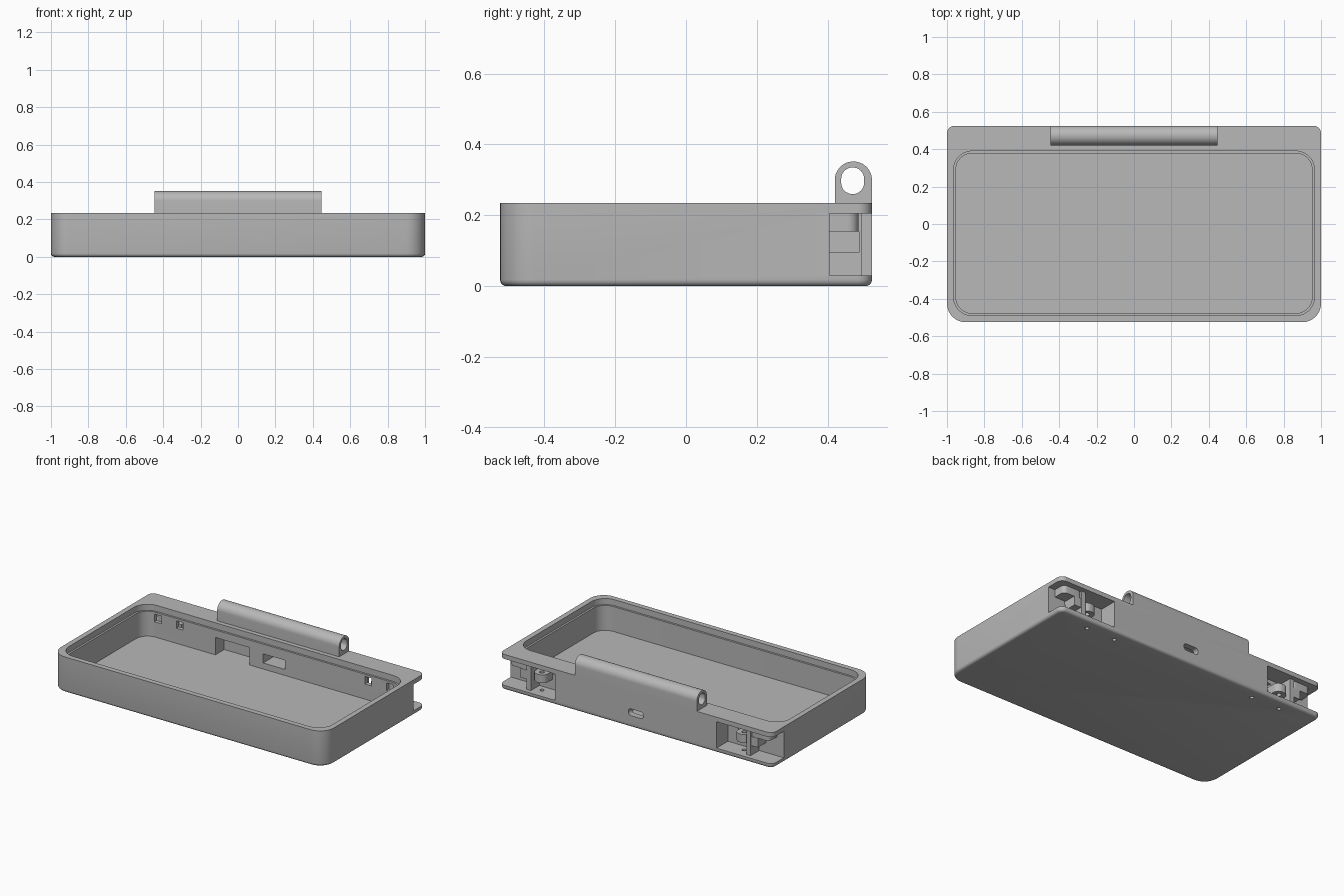
import bpy, bmesh, math

cube = bpy.data.objects.get("Cube")
if cube:
    bpy.data.objects.remove(cube, do_unlink=True)

grey = bpy.data.materials.new("plain_grey")
grey.use_nodes = True
COLOUR = (0.48, 0.48, 0.48, 1)
grey.diffuse_color = COLOUR
for node in grey.node_tree.nodes:
    if node.type == 'BSDF_PRINCIPLED':
        node.inputs["Base Color"].default_value = COLOUR


def rounded(u0, u1, v0, v1, r_low, r_high, n=8):
    """Rounded rectangle outline with separate low-v and high-v radii."""
    pts = []
    corners = ((u1, v1, r_high, -1, -1), (u0, v1, r_high, 1, -1),
               (u0, v0, r_low, 1, 1), (u1, v0, r_low, -1, 1))
    for q, (u, v, r, su, sv) in enumerate(corners):
        if r == 0:
            pts.append((u, v))
            continue
        for i in range(n + 1):
            a = math.pi / 2 * (q + i / n)
            pts.append((u + su * r + r * math.cos(a), v + sv * r + r * math.sin(a)))
    return pts


def prism(name, pts, lo, hi, axis='z', bottom_fillet=0):
    """Extrude an outline along an axis."""
    place = {'x': lambda u, v, w: (w, u, v),
             'y': lambda u, v, w: (u, w, v),
             'z': lambda u, v, w: (u, v, w)}[axis]
    bm = bmesh.new()
    loops = [[bm.verts.new(place(u, v, w)) for u, v in pts] for w in (lo, hi)]
    bm.faces.new(loops[0])
    bm.faces.new(loops[1])
    for i in range(len(pts)):
        j = (i + 1) % len(pts)
        bm.faces.new((loops[0][i], loops[0][j], loops[1][j], loops[1][i]))
    bmesh.ops.recalc_face_normals(bm, faces=bm.faces)
    if bottom_fillet:
        edges = [e for e in bm.edges if all(v.co.z < lo + 0.001 for v in e.verts)]
        bmesh.ops.bevel(bm, geom=edges, offset=bottom_fillet, segments=4,
                        profile=0.5, affect='EDGES')
    mesh = bpy.data.meshes.new(name)
    bm.to_mesh(mesh)
    bm.free()
    mesh.materials.append(grey)
    ob = bpy.data.objects.new(name, mesh)
    bpy.context.collection.objects.link(ob)
    return ob


def box(name, x0, x1, y0, y1, z0, z1):
    return prism(name, rounded(x0, x1, y0, y1, 0, 0), z0, z1)


def activate(ob):
    bpy.ops.object.select_all(action='DESELECT')
    ob.select_set(True)
    bpy.context.view_layer.objects.active = ob


def cut(target, cutter):
    cutter.hide_render = True
    activate(target)
    mod = target.modifiers.new("cut", 'BOOLEAN')
    mod.operation = 'DIFFERENCE'
    mod.solver = 'EXACT'
    mod.object = cutter
    bpy.ops.object.modifier_apply(modifier=mod.name)
    bpy.data.objects.remove(cutter, do_unlink=True)


def smooth(ob):
    activate(ob)
    bpy.ops.object.shade_smooth_by_angle(angle=math.radians(30))


def span(side, a, b):
    return sorted((side * a, side * b))


# Tray shell: outer body, main cavity and stepped lip
body = prism("tray_body", rounded(-1, 1, -0.525, 0.525, 0.1, 0.04), 0, 0.235,
             bottom_fillet=0.018)
cut(body, prism("cavity", rounded(-0.952, 0.952, -0.477, 0.377, 0.085, 0.085), 0.03, 0.4))
cut(body, prism("lip", rounded(-0.965, 0.965, -0.49, 0.39, 0.1, 0.1), 0.195, 0.4))

# Rear corner pockets, windows into the cavity and screw holes
for s in (-1, 1):
    cut(body, box("outer_pocket", *span(s, 0.82, 1.2), 0.405, 0.7, 0.03, 0.205))
    cut(body, box("inner_pocket", *span(s, 0.59, 0.79), 0.405, 0.7, 0.03, 0.205))
    cut(body, box("divider_recess", *span(s, 0.77, 0.84), 0.495, 0.7, 0.03, 0.205))
    for x in (0.69, 0.85):
        cut(body, box("window", *span(s, x - 0.025, x + 0.025), 0.3, 0.45, 0.13, 0.18))
    for x in (0.74, 0.53):
        cut(body, prism("screw_hole", rounded(s * x - 0.013, s * x + 0.013, 0.437, 0.463,
                                              0.013, 0.013, 4), -0.1, 0.08))

# Connector slot, its inner recess and the cable recess
cut(body, prism("connector_slot", rounded(-0.055, 0.055, 0.078, 0.122, 0.02, 0.02, 5),
                0.45, 0.7, 'y'))
cut(body, box("connector_recess", -0.08, 0.08, 0.3, 0.485, 0.07, 0.13))
cut(body, box("cable_recess", -0.43, -0.18, 0.3, 0.47, 0.03, 0.145))
smooth(body)

# Hinge barrel with a through bore
hinge = prism("hinge_barrel", rounded(0.42, 0.525, 0.225, 0.352, 0, 0.0524, 12),
              -0.447, 0.447, 'x')
cut(hinge, prism("hinge_bore", rounded(0.438, 0.503, 0.26, 0.335, 0.032, 0.032, 8),
                 -0.6, 0.6, 'x'))
smooth(hinge)

# Pocket fittings: upper rail, outer bracket and drilled screw boss
for s, side in ((-1, "right"), (1, "left")):
    box(side + "_bracket", *span(s, 0.81, 0.87), 0.4, 0.49, 0.095, 0.155)
    rail = prism(side + "_upper_rail", rounded(*span(s, 0.81, 0.95), 0.4, 0.487, 0, 0.03),
                 0.155, 0.207)
    smooth(rail)
    boss = prism(side + "_screw_boss", rounded(*span(s, 0.695, 0.785), 0.4, 0.49, 0, 0.04),
                 0.095, 0.15)
    cut(boss, prism("boss_hole", rounded(s * 0.74 - 0.015, s * 0.74 + 0.015, 0.435, 0.465,
                                         0.015, 0.015, 4), 0, 0.3))
    smooth(boss)
